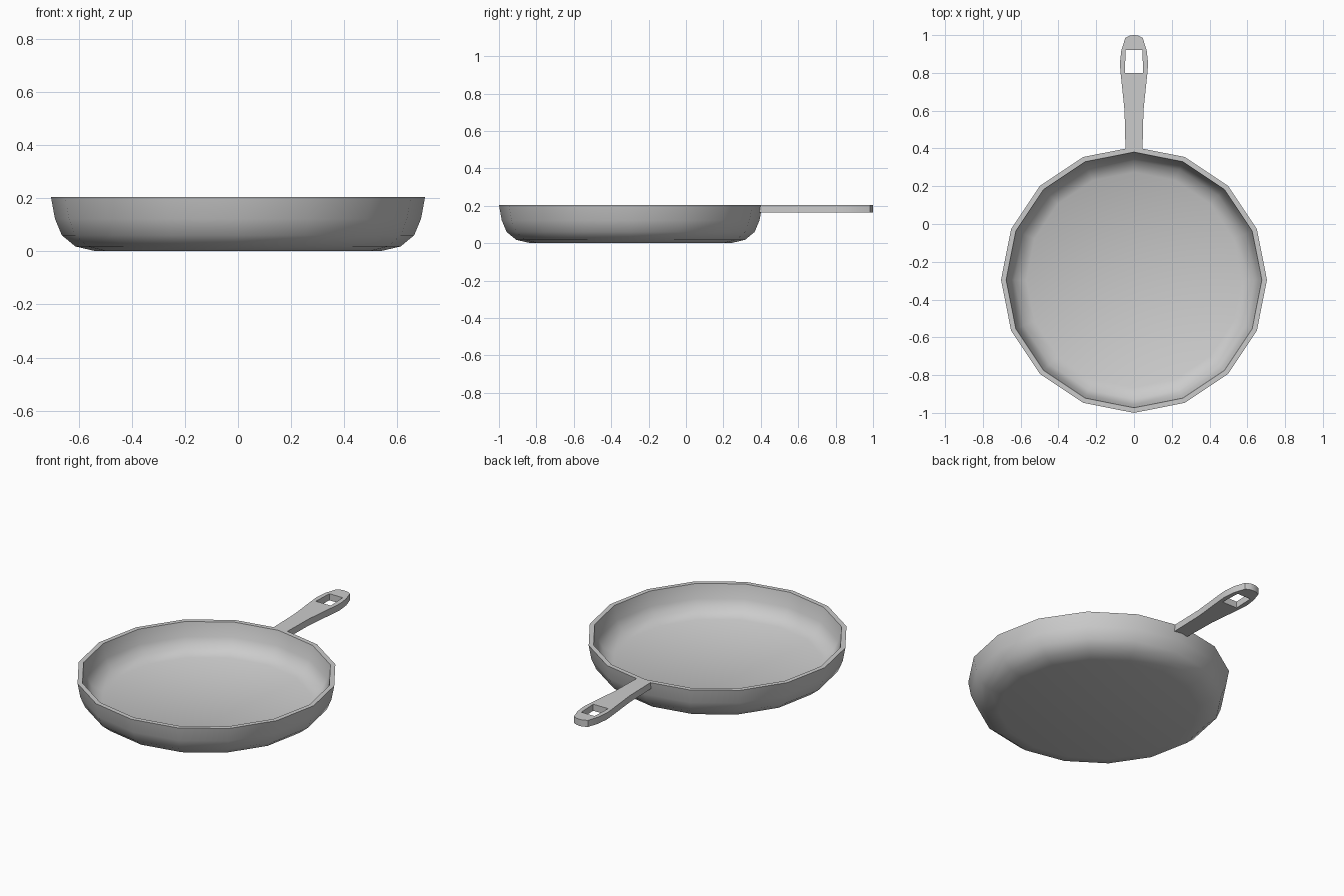
import bpy, bmesh
from math import sin, cos, pi, radians

if "Cube" in bpy.data.objects:
    bpy.data.objects.remove(bpy.data.objects["Cube"])

SIDES = 16
TOP = 0.204


def make_object(name, bm):
    mesh = bpy.data.meshes.new(name)
    bm.to_mesh(mesh)
    bm.free()
    obj = bpy.data.objects.new(name, mesh)
    bpy.context.collection.objects.link(obj)
    bpy.ops.object.select_all(action='DESELECT')
    obj.select_set(True)
    bpy.context.view_layer.objects.active = obj
    return obj


# Pan body: 16-sided lathe from outer base, over the rim, to inner floor
profile = [(0.535, 0.0), (0.612, 0.018), (0.663, 0.06), (0.689, 0.122), (0.704, TOP),
           (0.677, TOP), (0.660, 0.122), (0.632, 0.070), (0.57, 0.040)]
bm = bmesh.new()
rings = []
for r, z in profile:
    rings.append([bm.verts.new((r * cos(2 * pi * i / SIDES),
                                r * sin(2 * pi * i / SIDES) - 0.296, z))
                  for i in range(SIDES)])
for a, b in zip(rings, rings[1:]):
    for i in range(SIDES):
        j = (i + 1) % SIDES
        bm.faces.new((a[i], a[j], b[j], b[i]))
# outer base and inner floor
bm.faces.new(rings[0][::-1])
bm.faces.new(rings[-1])
bmesh.ops.recalc_face_normals(bm, faces=bm.faces)
make_object("pan_body", bm)
bpy.ops.object.shade_smooth_by_angle(angle=radians(60))

# Handle: half outline with hanging hole, mirrored and thickened downwards
outer = [(0, 0.400), (0.045, 0.391), (0.050, 0.60), (0.071, 0.80), (0.075, 0.85),
         (0.067, 0.92), (0.046, 0.985), (0.020, 0.998), (0, 1.0)]
hole = [(0, 0.92), (0.044, 0.92), (0.049, 0.80), (0, 0.80)]
bm = bmesh.new()
bm.faces.new([bm.verts.new((x, y, TOP)) for x, y in outer + hole])
handle = make_object("handle", bm)
mirror = handle.modifiers.new("Mirror", 'MIRROR')
mirror.use_axis = (True, False, False)
solid = handle.modifiers.new("Thickness", 'SOLIDIFY')
solid.thickness = 0.039
solid.offset = -1
for name in ("Mirror", "Thickness"):
    bpy.ops.object.modifier_apply(modifier=name)
bpy.ops.object.shade_smooth_by_angle(angle=radians(30))
